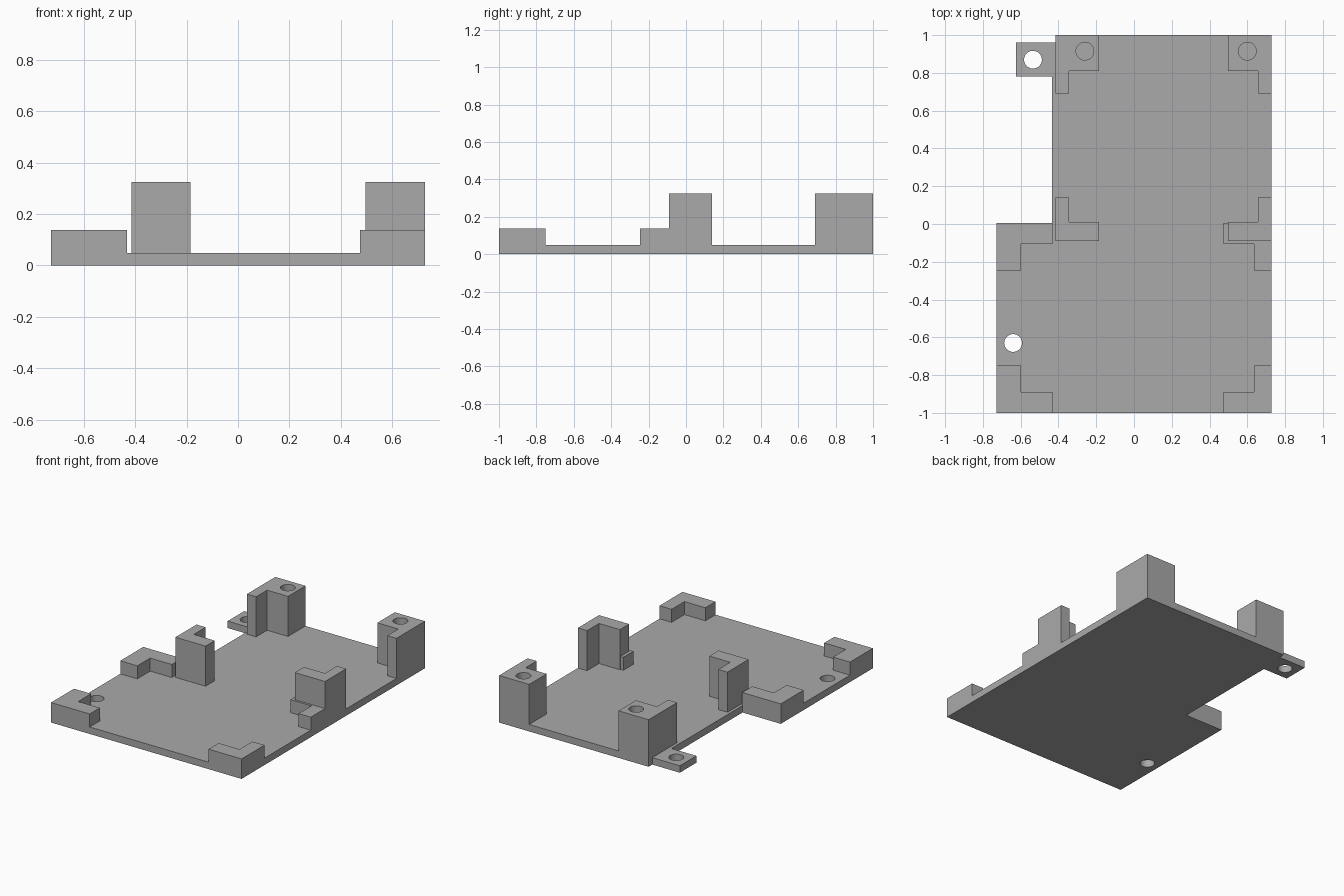
import bpy, bmesh

cube = bpy.data.objects.get("Cube")
if cube:
    bpy.data.objects.remove(cube, do_unlink=True)

# Single plain grey material
grey = bpy.data.materials.new("plain grey")
grey.use_nodes = True
grey.diffuse_color = (0.4, 0.4, 0.4, 1)
grey.node_tree.nodes["Principled BSDF"].inputs["Base Color"].default_value = (0.4, 0.4, 0.4, 1)

HALF = 0.7275       # half width of the front section
INNER = -0.415      # outer side of the narrow section's posts
EDGE = -0.435       # side edge of the narrow section
FLOOR, LOW, TALL = 0.048, 0.138, 0.325
HOLE_RADIUS = 0.047


def prism(name, outline, bottom, top):
    """Extrude a flat outline upward."""
    bm = bmesh.new()
    face = bm.faces.new([bm.verts.new((x, y, bottom)) for x, y in outline])
    result = bmesh.ops.extrude_face_region(bm, geom=[face])
    verts = [v for v in result["geom"] if isinstance(v, bmesh.types.BMVert)]
    bmesh.ops.translate(bm, verts=verts, vec=(0, 0, top - bottom))
    bmesh.ops.recalc_face_normals(bm, faces=bm.faces)
    mesh = bpy.data.meshes.new(name)
    bm.to_mesh(mesh)
    bm.free()
    mesh.materials.append(grey)
    obj = bpy.data.objects.new(name, mesh)
    bpy.context.collection.objects.link(obj)
    return obj


def bracket(name, corner, direction, arm_x, arm_y, thick_x, thick_y, top):
    """L-shaped corner support whose arms run inward from its corner."""
    shape = [(0, 0), (arm_x, 0), (arm_x, thick_y),
             (thick_x, thick_y), (thick_x, arm_y), (0, arm_y)]
    outline = [(corner[0] + direction[0] * x, corner[1] + direction[1] * y)
               for x, y in shape]
    return prism(name, outline, FLOOR, top)


def drill(obj, x, y, bottom, top):
    """Cut a round hole and smooth its wall."""
    bpy.ops.mesh.primitive_cylinder_add(vertices=48, radius=HOLE_RADIUS, depth=top - bottom,
                                        location=(x, y, (top + bottom) / 2))
    cutter = bpy.context.object
    cutter.hide_render = True
    cutter.data.materials.append(grey)
    mod = obj.modifiers.new("hole", "BOOLEAN")
    mod.operation, mod.solver, mod.object = "DIFFERENCE", "EXACT", cutter
    bpy.ops.object.select_all(action="DESELECT")
    obj.select_set(True)
    bpy.context.view_layer.objects.active = obj
    bpy.ops.object.modifier_apply(modifier=mod.name)
    bpy.data.objects.remove(cutter, do_unlink=True)
    bpy.ops.object.shade_smooth_by_angle()


# Stepped base plate with the side mounting tab
plate = prism("base_plate", [
    (-HALF, -1), (HALF, -1), (HALF, 1), (INNER, 1), (INNER, 0.96), (-0.625, 0.96),
    (-0.625, 0.78), (EDGE, 0.78), (EDGE, 0.005), (-HALF, 0.005)], 0, FLOOR)
drill(plate, -0.535, 0.87, -0.1, 0.2)
drill(plate, -0.64, -0.63, -0.1, 0.2)

# Tall and low corner supports on each side
sides = [("right", 1, INNER, -0.26, 0.295, 0.13),
         ("left", -1, HALF, 0.6, 0.2525, 0.0925)]
for side, sx, tall_x, hole_x, low_arm, low_thick in sides:
    back = bracket("back_post_" + side, (tall_x, 1), (sx, -1), 0.23, 0.31, 0.07, 0.19, TALL)
    drill(back, hole_x, 0.915, FLOOR + 0.01, TALL + 0.1)
    bracket("middle_post_" + side, (tall_x, -0.09), (sx, 1), 0.23, 0.23, 0.07, 0.1, TALL)
    bracket("front_corner_" + side, (-sx * HALF, -1), (sx, 1),
            low_arm, 0.25, low_thick, 0.11, LOW)
    bracket("middle_corner_" + side, (-sx * HALF, 0.005), (sx, -1),
            low_arm, 0.25, low_thick, 0.11, LOW)
